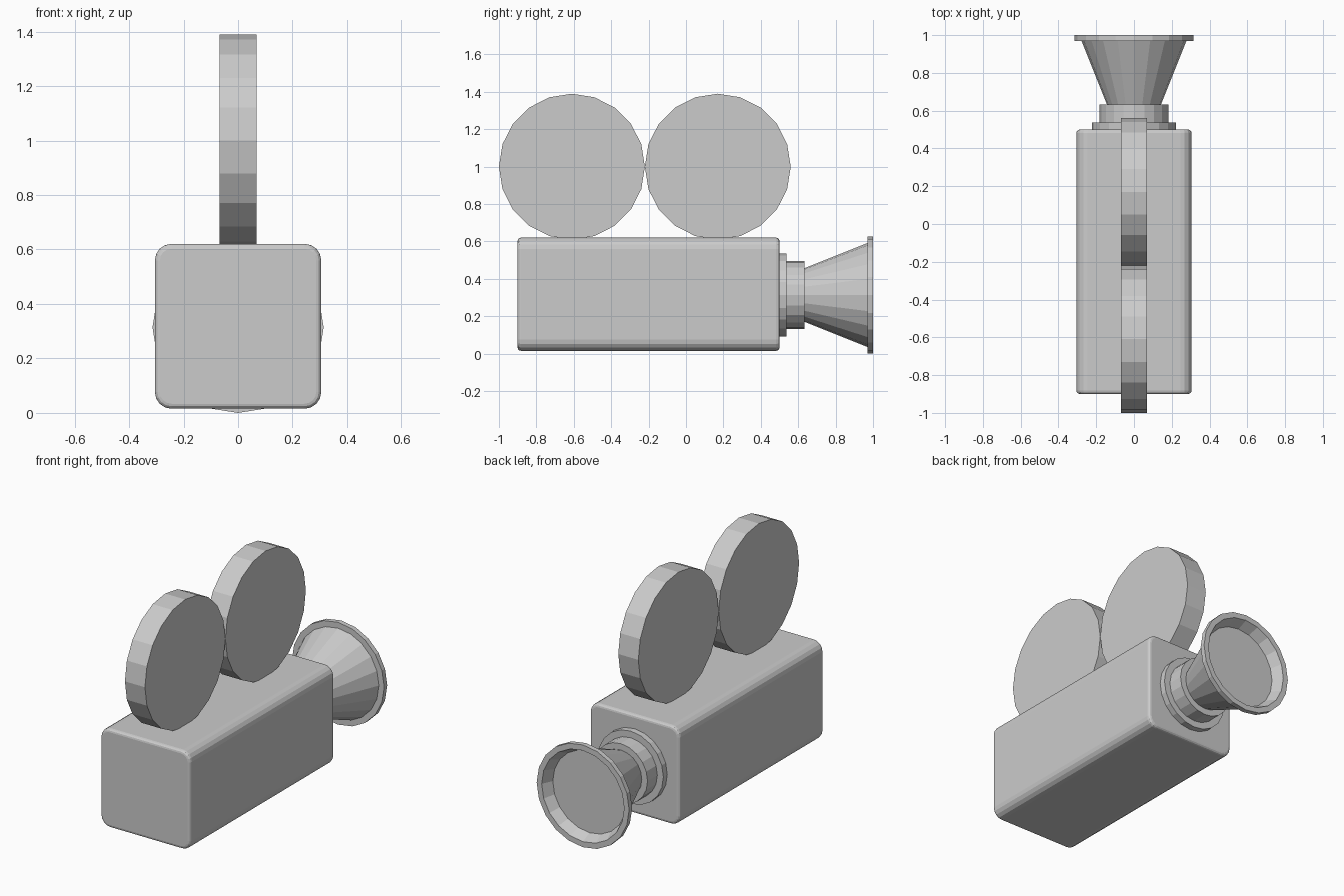
import bpy, bmesh, math
from mathutils import Matrix

if "Cube" in bpy.data.objects:
    bpy.data.objects.remove(bpy.data.objects["Cube"])

SIDES = 20


def finish(bm, name):
    bmesh.ops.recalc_face_normals(bm, faces=bm.faces)
    me = bpy.data.meshes.new(name)
    bm.to_mesh(me)
    bm.free()
    ob = bpy.data.objects.new(name, me)
    bpy.context.collection.objects.link(ob)
    return ob


# Camera body: box with rounded long edges and finely rounded end faces
def body():
    y0, y1 = -0.9, 0.5
    bm = bmesh.new()
    bmesh.ops.create_cube(bm, size=1)
    bmesh.ops.scale(bm, vec=(0.61, y1 - y0, 0.605), verts=bm.verts)
    bmesh.ops.translate(bm, vec=(0, (y0 + y1) / 2, 0.318), verts=bm.verts)
    long_edges = [e for e in bm.edges if abs(e.verts[0].co.y - e.verts[1].co.y) > 1]
    bmesh.ops.bevel(bm, geom=long_edges, offset=0.06, segments=4,
                    profile=0.5, affect='EDGES')
    end_edges = [e for e in bm.edges if abs(e.verts[0].co.y - e.verts[1].co.y) < 0.01]
    bmesh.ops.bevel(bm, geom=end_edges, offset=0.018, segments=3,
                    profile=0.5, affect='EDGES')
    finish(bm, "camera_body")


# Film reel: disc with its axis along x
def reel(name, y):
    bm = bmesh.new()
    m = Matrix.Translation((0, y, 1.0)) @ Matrix.Rotation(math.pi / 2, 4, 'Y')
    bmesh.ops.create_cone(bm, cap_ends=True, segments=SIDES, radius1=0.39,
                          radius2=0.39, depth=0.136, matrix=m)
    finish(bm, name)


# Lathed part around the lens axis; profile is (y, radius), capped at both ends
def lathe(name, profile, z=0.314):
    bm = bmesh.new()
    rings = []
    for y, r in profile:
        rings.append([bm.verts.new((r * math.cos(2 * math.pi * i / SIDES), y,
                                    z + r * math.sin(2 * math.pi * i / SIDES)))
                      for i in range(SIDES)])
    for a, b in zip(rings, rings[1:]):
        for i in range(SIDES):
            j = (i + 1) % SIDES
            bm.faces.new((a[i], a[j], b[j], b[i]))
    bm.faces.new(rings[0])
    bm.faces.new(rings[-1])
    finish(bm, name)


body()
reel("rear_film_reel", -0.61)
reel("front_film_reel", 0.17)

# Stepped mount, flared hood, rim and recessed glass
lathe("lens", [(0.49, 0.223), (0.538, 0.223), (0.538, 0.182), (0.633, 0.182),
               (0.633, 0.143), (0.97, 0.278), (0.97, 0.314), (1.0, 0.314),
               (1.0, 0.28), (0.935, 0.25)])
